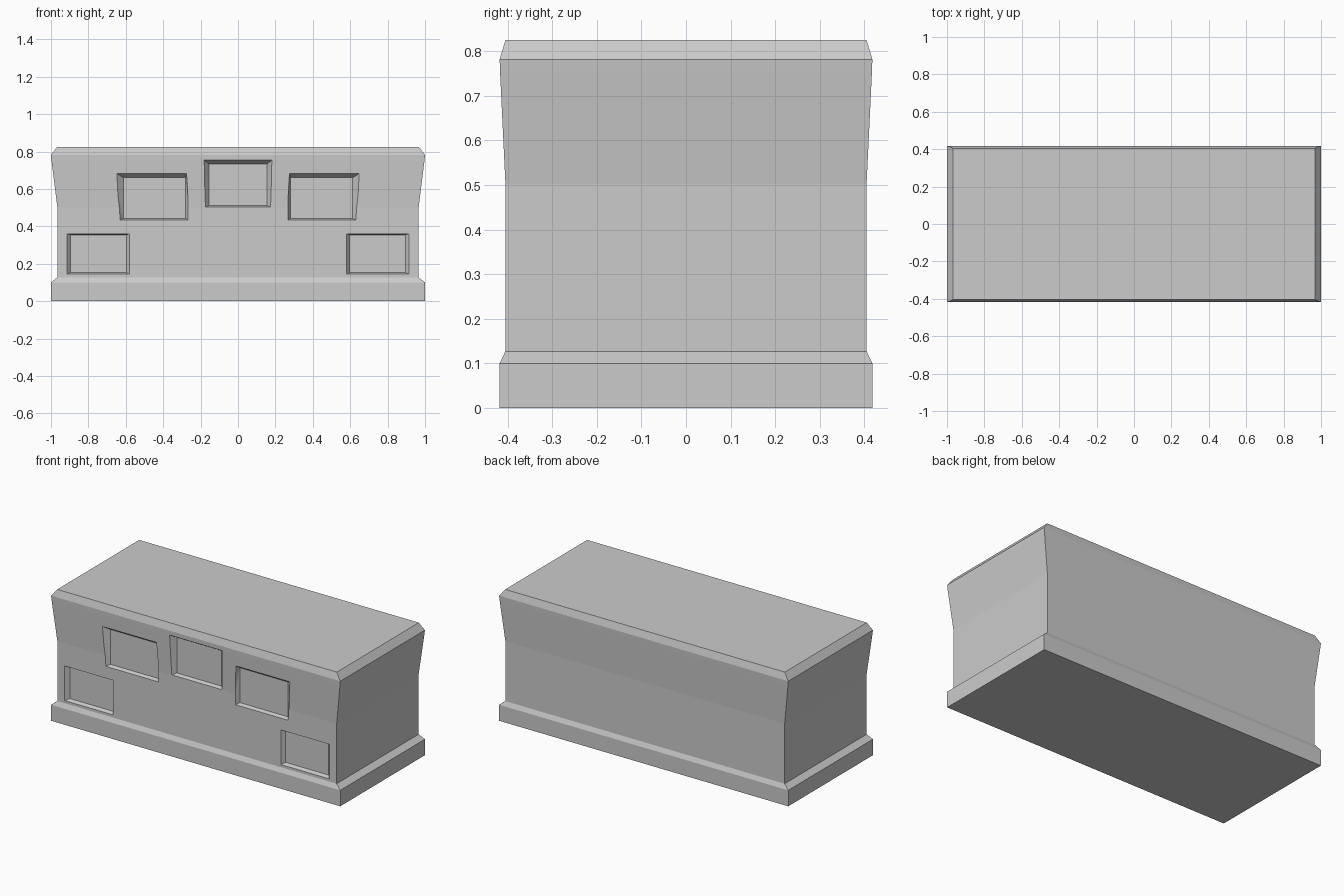
import bpy, bmesh
from mathutils import Vector

if "Cube" in bpy.data.objects:
    bpy.data.objects.remove(bpy.data.objects["Cube"])


def make_object(name, bm):
    bmesh.ops.recalc_face_normals(bm, faces=bm.faces)
    mesh = bpy.data.meshes.new(name)
    bm.to_mesh(mesh)
    bm.free()
    ob = bpy.data.objects.new(name, mesh)
    bpy.context.collection.objects.link(ob)
    return ob


# Body: stacked rectangles (z, half width, half depth) for plinth, wall and flared cornice
PROFILE = [(0, 1, .418), (.1, 1, .418), (.127, .966, .405), (.502, .966, .405),
           (.752, .997, .417), (.782, 1, .418), (.825, .967, .405)]
bm = bmesh.new()
rings = [[bm.verts.new((sx * hx, sy * hy, z))
          for sx, sy in ((-1, -1), (1, -1), (1, 1), (-1, 1))] for z, hx, hy in PROFILE]
for a, b in zip(rings, rings[1:]):
    for i in range(4):
        j = (i + 1) % 4
        bm.faces.new((a[i], a[j], b[j], b[i]))
bm.faces.new(rings[0])
bm.faces.new(rings[-1])
body = make_object("counter_body", bm)


def wall_y(z):
    return -.405 - max(0, z - .502) * .048


# Tapered front recess: outer corners on the wall, inner corners on the back panel
BACK_Y = -.382


def cut_recess(outer, inner, side=1):
    bm = bmesh.new()
    for (xo, zo), (xi, zi) in zip(outer, inner):
        o = Vector((xo * side, wall_y(zo), zo))
        i = Vector((xi * side, BACK_Y, zi))
        bm.verts.new(i)
        bm.verts.new(o + (o - i) * .02 / (BACK_Y - o.y))
    bmesh.ops.convex_hull(bm, input=bm.verts)
    cutter = make_object("recess_cutter", bm)
    cutter.hide_render = True
    mod = body.modifiers.new("recess", 'BOOLEAN')
    mod.operation = 'DIFFERENCE'
    mod.solver = 'EXACT'
    mod.object = cutter
    bpy.context.view_layer.objects.active = body
    bpy.ops.object.modifier_apply(modifier=mod.name)
    bpy.data.objects.remove(cutter)


def rect(x0, x1, z0, z1):
    return [(x0, z0), (x1, z0), (x1, z1), (x0, z1)]


# Centre recess, then mirrored pairs of upper and lower recesses
cut_recess([(-.174, .503), (.174, .503), (.181, .754), (-.181, .754)],
           rect(-.155, .155, .511, .733))
for side in (-1, 1):
    cut_recess([(.267, .434), (.63, .434), (.648, .682), (.275, .682)],
               rect(.28, .613, .442, .66), side)
    cut_recess(rect(.58, .915, .144, .36), rect(.597, .895, .153, .355), side)
